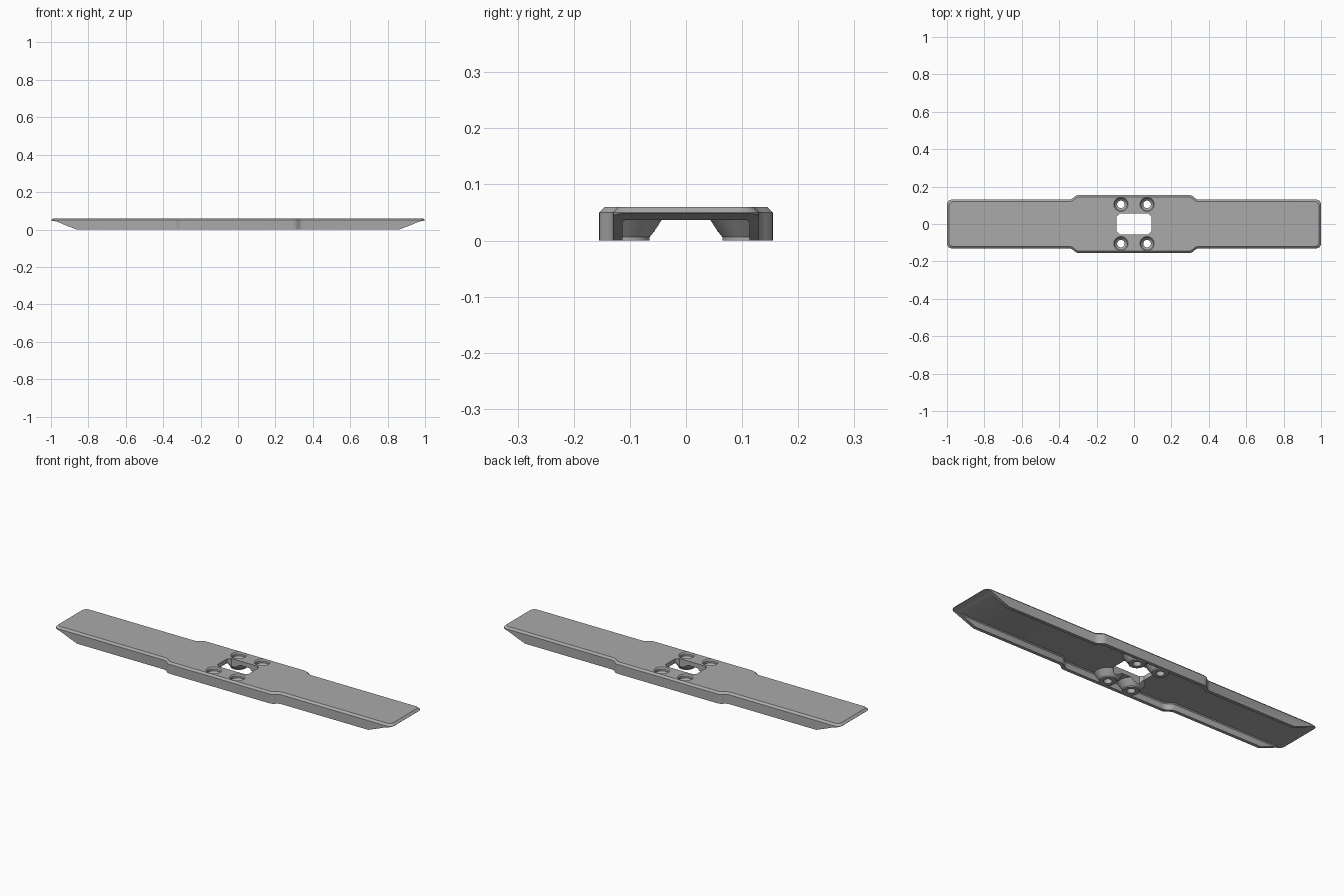
import bpy, bmesh, math
from mathutils import Matrix

default = bpy.data.objects.get("Cube")
if default:
    bpy.data.objects.remove(default)

grey = bpy.data.materials.new("mid grey")
grey.use_nodes = True
grey.diffuse_color = (0.4, 0.4, 0.4, 1)
grey.node_tree.nodes["Principled BSDF"].inputs["Base Color"].default_value = (0.4, 0.4, 0.4, 1)


def make(name, bm, helper=False):
    bmesh.ops.recalc_face_normals(bm, faces=bm.faces)
    mesh = bpy.data.meshes.new(name)
    bm.to_mesh(mesh)
    bm.free()
    mesh.materials.append(grey)
    obj = bpy.data.objects.new(name, mesh)
    bpy.context.collection.objects.link(obj)
    obj.hide_render = helper
    return obj


def loft(name, rings, helper=False):
    """Skin a stack of matching point rings and cap both ends."""
    bm = bmesh.new()
    loops = [[bm.verts.new(p) for p in ring] for ring in rings]
    for low, high in zip(loops, loops[1:]):
        for i in range(len(low)):
            j = (i + 1) % len(low)
            bm.faces.new((low[i], low[j], high[j], high[i]))
    bm.faces.new(loops[0][::-1])
    bm.faces.new(loops[-1])
    return make(name, bm, helper)


def outline(z, d=0.0, end=1.0):
    """Stepped plan shape, inset by d, mirrored from one quadrant."""
    r = 0.025
    arc = [(end - d - r + r * math.cos(a), 0.13 - d - r + r * math.sin(a))
           for a in (math.pi / 2 * i / 5 for i in range(6))]
    step = [(0.348, 0.13), (0.335, 0.133), (0.325, 0.14),
            (0.315, 0.149), (0.305, 0.154), (0.292, 0.155)]
    q = arc + [(x - d * 0.4, y - d) for x, y in step]
    half = q + [(-x, y) for x, y in reversed(q)]
    return [(x, y, z) for x, y in half + [(-x, -y) for x, y in half]]


def circle(x, y, r, z, n=32):
    return [(x + r * math.cos(2 * math.pi * i / n),
             y + r * math.sin(2 * math.pi * i / n), z) for i in range(n)]


def lathe(name, x, y, profile, helper=True):
    return loft(name, [circle(x, y, r, z) for r, z in profile], helper)


def combine(obj, other, operation):
    mod = obj.modifiers.new(other.name, 'BOOLEAN')
    mod.operation = operation
    mod.solver = 'EXACT'
    mod.object = other
    other.hide_set(True)


# Plate with chamfered top rim
plate = loft("mounting_bar", [outline(0), outline(0.05), outline(0.06, 0.01)])

# Hollow underside between the side walls
combine(plate, loft("channel_cutter", [outline(-0.05, 0.017, 1.2), outline(0.032, 0.017, 1.2),
                                       outline(0.037, 0.022, 1.2)], True), 'DIFFERENCE')

# Tapered screw bosses, trimmed to stay inside the side walls
spots = [(sx * 0.07, sy * 0.105) for sx in (-1, 1) for sy in (-1, 1)]
for i, (x, y) in enumerate(spots):
    boss = lathe("screw_boss_%d" % i, x, y, [(0.04, 0), (0.04, 0.006), (0.067, 0.039), (0.067, 0.045)])
    for v in boss.data.vertices:
        v.co.y = max(-0.145, min(0.145, v.co.y))
    combine(plate, boss, 'UNION')

# Sloping undersides at both ends
for side in (-1, 1):
    slope = [(0.86, -0.001), (0.93, 0.026), (0.965, 0.041), (1.01, 0.051), (1.1, 0.051), (1.1, -0.1), (0.86, -0.1)]
    combine(plate, loft("end_cutter_%d" % side,
                        [[(side * x, y, z) for x, z in slope] for y in (-0.3, 0.3)], True), 'DIFFERENCE')

# Countersunk screw holes
for i, (x, y) in enumerate(spots):
    combine(plate, lathe("screw_hole_%d" % i, x, y, [(0.02, -0.05), (0.02, 0.03), (0.032, 0.042),
                                                     (0.032, 0.053), (0.039, 0.061), (0.039, 0.1)]), 'DIFFERENCE')

# Central window with clipped corners
corner = [(0.093, 0.04), (0.078, 0.055)]
half = corner + [(-x, y) for x, y in reversed(corner)]
ring = half + [(-x, -y) for x, y in half]
combine(plate, loft("window_cutter", [[(x, y, z) for x, y in ring] for z in (-0.05, 0.1)], True), 'DIFFERENCE')

# Bake the cuts, drop the helpers and smooth the rounded walls
bpy.context.view_layer.update()
graph = bpy.context.evaluated_depsgraph_get()
baked = bpy.data.meshes.new_from_object(plate.evaluated_get(graph))
helpers = [m.object for m in plate.modifiers]
plate.modifiers.clear()
plate.data = baked
for h in helpers:
    bpy.data.objects.remove(h)
baked.materials.clear()
baked.materials.append(grey)
for p in baked.polygons:
    p.material_index = 0
bpy.ops.object.select_all(action='DESELECT')
plate.select_set(True)
bpy.context.view_layer.objects.active = plate
bpy.ops.object.shade_smooth_by_angle(angle=math.radians(28))
